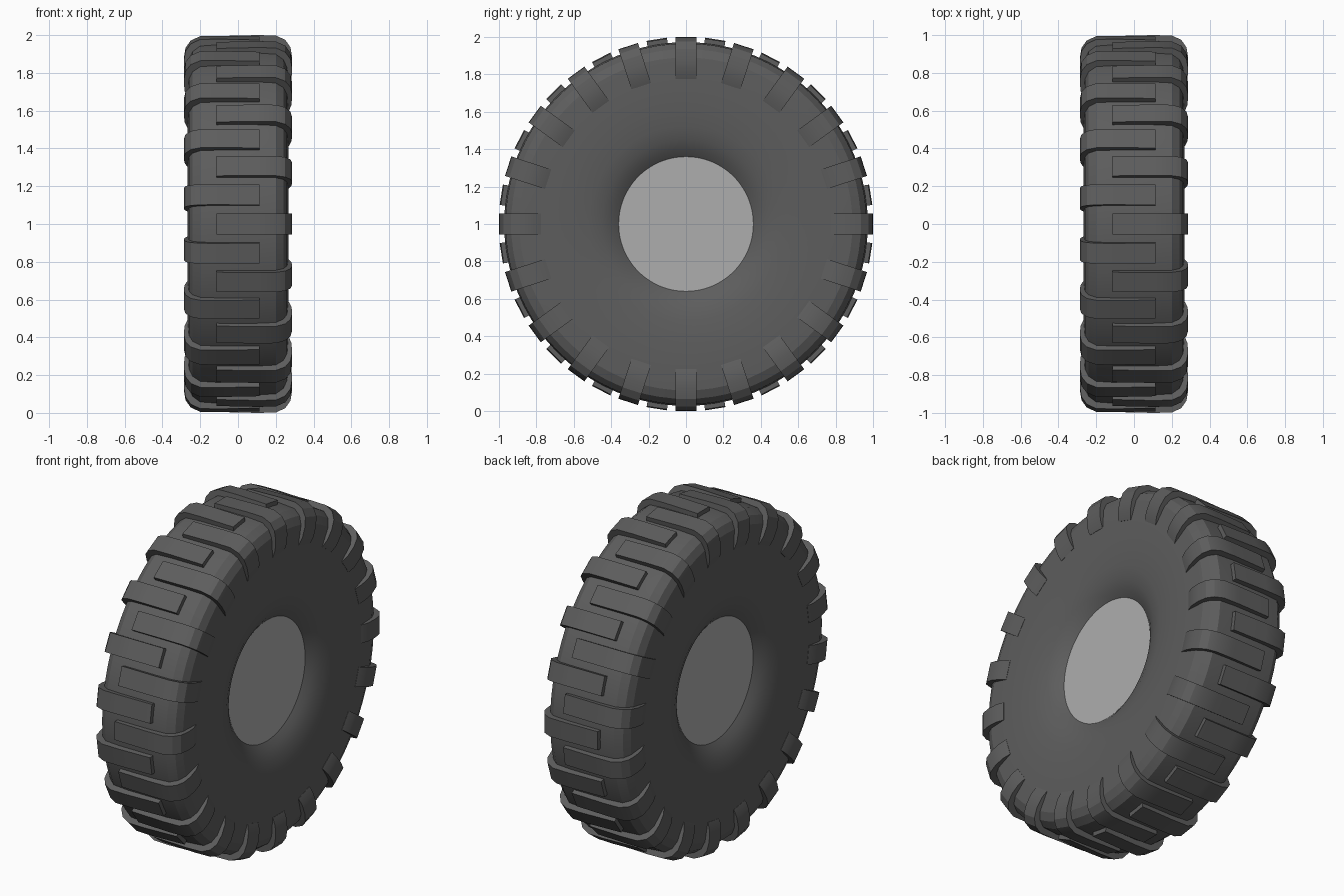
import bpy, bmesh, math
from mathutils import Matrix, Vector

if "Cube" in bpy.data.objects:
    bpy.data.objects.remove(bpy.data.objects["Cube"])

HALF_LUG = 0.055
LUGS = 20
SEGMENTS = 80
CENTRE = Matrix.Translation((0, 0, 1))


def make_object(name, bm, mat, smooth=None):
    bmesh.ops.recalc_face_normals(bm, faces=bm.faces)
    bm.transform(CENTRE)
    mesh = bpy.data.meshes.new(name)
    bm.to_mesh(mesh)
    bm.free()
    obj = bpy.data.objects.new(name, mesh)
    bpy.context.collection.objects.link(obj)
    mesh.materials.append(mat)
    if smooth:
        bpy.context.view_layer.objects.active = obj
        obj.select_set(True)
        bpy.ops.object.shade_smooth_by_angle(angle=math.radians(smooth))
        obj.select_set(False)
    return obj


def material(name, grey):
    mat = bpy.data.materials.new(name)
    mat.diffuse_color = (grey, grey, grey, 1)
    mat.use_nodes = True
    mat.node_tree.nodes["Principled BSDF"].inputs["Base Color"].default_value = mat.diffuse_color
    return mat


rubber = material("rubber", 0.11)
metal = material("metal", 0.42)

# Tyre carcass: half profile (x, radius), mirrored and spun around the axle
half = [(0.19, 0.36), (0.215, 0.395), (0.24, 0.45), (0.255, 0.52), (0.263, 0.62),
        (0.268, 0.75), (0.26, 0.89), (0.24, 0.935), (0.20, 0.965), (0.10, 0.972)]
profile = half + [(-x, r) for x, r in reversed(half)]
bm = bmesh.new()
verts = [bm.verts.new((x, 0, r)) for x, r in profile]
edges = [bm.edges.new(pair) for pair in zip(verts, verts[1:])]
bmesh.ops.spin(bm, geom=verts + edges, axis=(1, 0, 0), cent=(0, 0, 0),
               angle=math.tau, steps=SEGMENTS)
bmesh.ops.remove_doubles(bm, verts=bm.verts, dist=1e-4)
make_object("tyre", bm, rubber, 20)

# Flat hub discs closing both sides
bm = bmesh.new()
bmesh.ops.create_cone(bm, cap_ends=True, segments=SEGMENTS, radius1=0.36,
                      radius2=0.36, depth=0.38,
                      matrix=Matrix.Rotation(math.pi / 2, 4, 'Y'))
make_object("hub", bm, metal, 30)

# Tread lugs: an L-shaped strip wrapping from the tread over the shoulder
lug = [(-0.115, 0.995), (0.10, 1.0), (0.20, 0.998), (0.25, 0.975), (0.278, 0.935),
       (0.287, 0.88), (0.283, 0.82), (0.268, 0.775),
       (0.24, 0.775), (0.22, 0.88), (0.17, 0.93), (-0.115, 0.95)]


def add_lug(bm, side, angle):
    start = [bm.verts.new((side * x, -HALF_LUG, r)) for x, r in lug]
    face = bm.faces.new(start)
    out = bmesh.ops.extrude_face_region(bm, geom=[face], use_keep_orig=True)
    new = [g for g in out["geom"] if isinstance(g, bmesh.types.BMVert)]
    bmesh.ops.translate(bm, verts=new, vec=Vector((0, 2 * HALF_LUG, 0)))
    bmesh.ops.rotate(bm, verts=start + new, cent=(0, 0, 0),
                     matrix=Matrix.Rotation(angle, 3, 'X'))


for name, side, offset in (("right_lugs", 1, 0), ("left_lugs", -1, 0.5)):
    bm = bmesh.new()
    for i in range(LUGS):
        add_lug(bm, side, (i + offset) * math.tau / LUGS)
    make_object(name, bm, rubber, 25)
